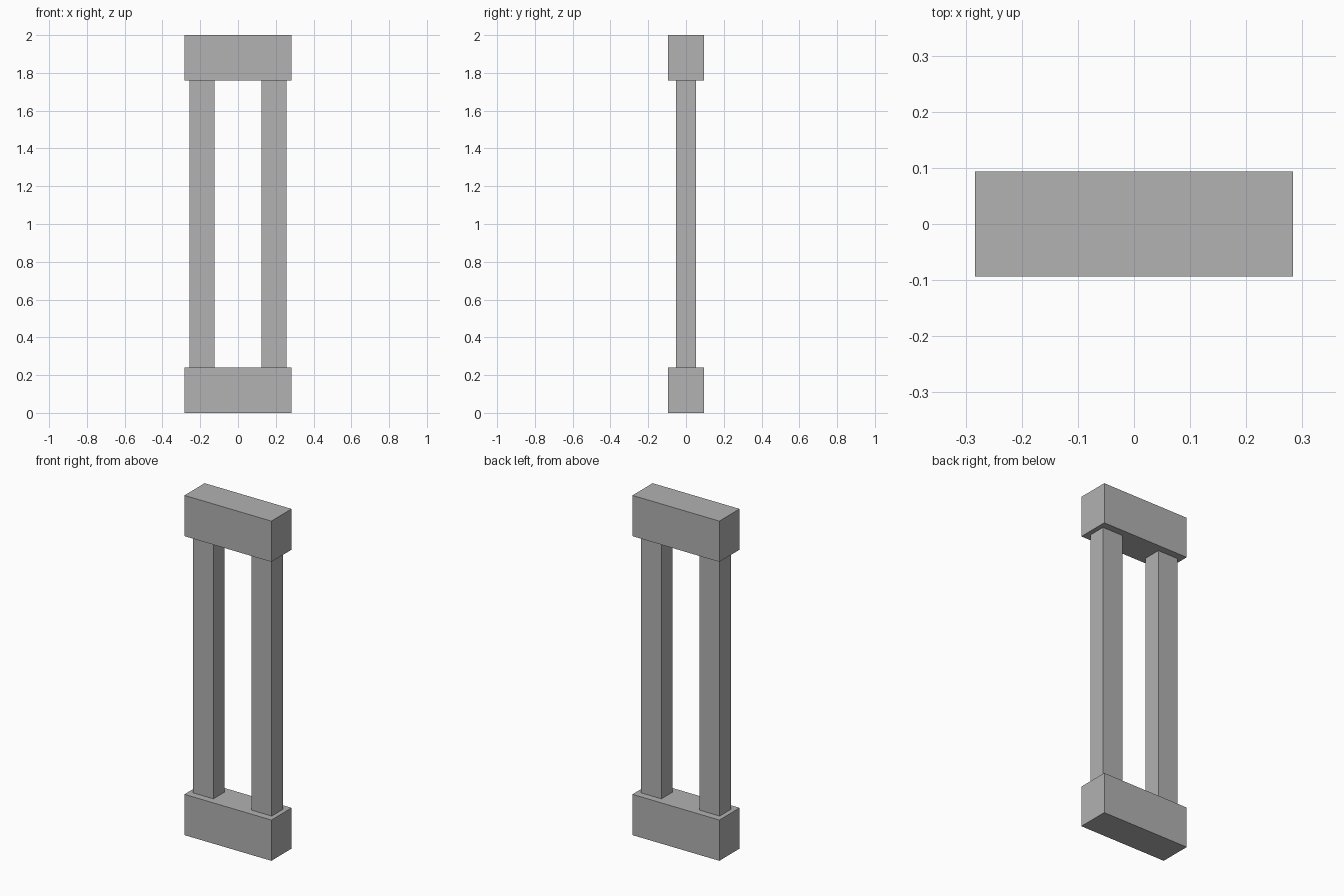
import bpy

cube = bpy.data.objects.get("Cube")
if cube:
    bpy.data.objects.remove(cube, do_unlink=True)

# Single flat grey
GREY = (0.445, 0.445, 0.445, 1.0)
grey = bpy.data.materials.new("grey")
grey.use_nodes = True
grey.diffuse_color = GREY
shader = next(n for n in grey.node_tree.nodes if n.type == "BSDF_PRINCIPLED")
shader.inputs["Base Color"].default_value = GREY

HEIGHT = 2.0
BLOCK = (0.566, 0.188, 0.24)
POST = (0.132, 0.104, HEIGHT - 2 * BLOCK[2])
POST_X = 0.19


def box(name, size, x, z):
    """Add a box of the given size centred at (x, 0, z)."""
    bpy.ops.mesh.primitive_cube_add(size=1, location=(x, 0, z))
    obj = bpy.context.object
    obj.name = name
    obj.scale = size
    bpy.ops.object.transform_apply(location=False, rotation=False, scale=True)
    obj.data.materials.append(grey)
    return obj


# Base and cap blocks
box("base_block", BLOCK, 0, BLOCK[2] / 2)
box("top_block", BLOCK, 0, HEIGHT - BLOCK[2] / 2)

# Two upright posts between the blocks
for side, name in ((1, "left_post"), (-1, "right_post")):
    box(name, POST, side * POST_X, HEIGHT / 2)
